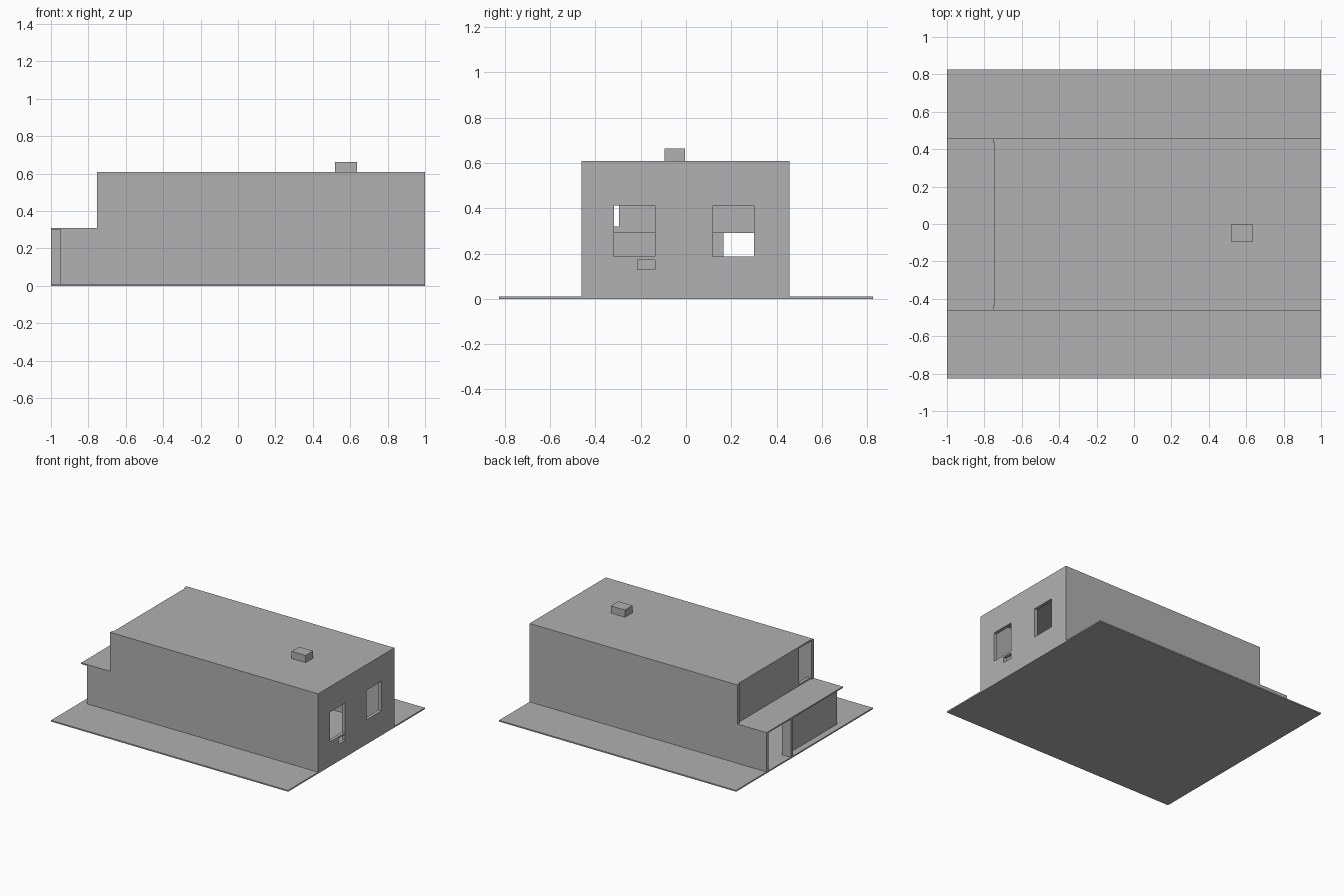
import bpy
import bmesh
from mathutils import Vector

cube = bpy.data.objects.get("Cube")
if cube:
    bpy.data.objects.remove(cube, do_unlink=True)

grey = bpy.data.materials.new("plain_grey")
grey.use_nodes = True
colour = (0.44, 0.44, 0.44, 1)
grey.diffuse_color = colour
grey.node_tree.nodes["Principled BSDF"].inputs["Base Color"].default_value = colour

T = 0.025                      # wall thickness
FRONT, BACK = -0.462, 0.457    # outer faces of the long walls
FLOOR, STEP, TOP = 0.01, 0.3, 0.608


def finish(name, bm):
    bmesh.ops.recalc_face_normals(bm, faces=bm.faces)
    mesh = bpy.data.meshes.new(name)
    bm.to_mesh(mesh)
    bm.free()
    mesh.materials.append(grey)
    obj = bpy.data.objects.new(name, mesh)
    bpy.context.collection.objects.link(obj)
    return obj


def extrude(bm, offset):
    region = bmesh.ops.extrude_face_region(bm, geom=bm.faces[:])
    verts = [v for v in region["geom"] if isinstance(v, bmesh.types.BMVert)]
    bmesh.ops.translate(bm, verts=verts, vec=Vector(offset))


def box(name, xs, ys, zs):
    bm = bmesh.new()
    bm.faces.new([bm.verts.new((x, y, zs[0])) for x, y in
                  ((xs[0], ys[0]), (xs[1], ys[0]), (xs[1], ys[1]), (xs[0], ys[1]))])
    extrude(bm, (0, 0, zs[1] - zs[0]))
    return finish(name, bm)


def cross_wall(name, x, ys, zs, holes):
    """Wall across the building, its inner face at x, with rectangular openings."""
    bm = bmesh.new()
    ycuts = sorted(set(ys) | {v for h in holes for v in h[0]})
    zcuts = sorted(set(zs) | {v for h in holes for v in h[1]})
    for y0, y1 in zip(ycuts, ycuts[1:]):
        for z0, z1 in zip(zcuts, zcuts[1:]):
            y, z = (y0 + y1) / 2, (z0 + z1) / 2
            if any(a < y < b and c < z < d for (a, b), (c, d) in holes):
                continue
            bm.faces.new([bm.verts.new((x, *p)) for p in
                          ((y0, z0), (y1, z0), (y1, z1), (y0, z1))])
    bmesh.ops.remove_doubles(bm, verts=bm.verts, dist=1e-5)
    extrude(bm, (T, 0, 0))
    return finish(name, bm)


def side_wall(name, y, low_end):
    """Long stepped wall, lower at the porch end."""
    bm = bmesh.new()
    profile = ((1 - T, FLOOR), (1 - T, TOP), (-0.755, TOP),
               (-0.755, STEP), (low_end, STEP), (low_end, FLOOR))
    bm.faces.new([bm.verts.new((x, y, z)) for x, z in profile])
    extrude(bm, (0, T, 0))
    return finish(name, bm)


# Ground slab
box("base_plate", (-1, 1), (-0.825, 0.825), (0, FLOOR))

# Long walls
side_wall("front_wall", FRONT, -0.95)
side_wall("back_wall", BACK - T, -1)

# End wall with two windows and a small slot
cross_wall("window_wall", 1 - T, (FRONT, BACK), (FLOOR, TOP), [
    ((-0.318, -0.137), (0.187, 0.413)),
    ((0.12, 0.3), (0.187, 0.413)),
    ((-0.215, -0.137), (0.13, 0.172)),
])

# Opposite end: upper wall with doorway, lower wall and fin beside the entrance
inner = (FRONT + T, BACK - T)
cross_wall("upper_wall", -0.745, inner, (0.29, TOP - 0.012),
           [((inner[0], -0.295), (0.32, TOP - 0.012))])
box("entrance_wall", (-0.95, -0.95 + T), (inner[0], 0.165), (FLOOR, STEP))
box("entrance_fin", (-1, -0.95), (0.165 - T, 0.165), (FLOOR, STEP))

# Roofs
box("main_roof", (-0.745, 1 - T), inner, (TOP - 0.012, TOP))
box("porch_roof", (-1, -0.745), (FRONT, BACK), (STEP, STEP + 0.01))
box("roof_vent", (0.518, 0.637), (-0.094, -0.004), (TOP, 0.663))
